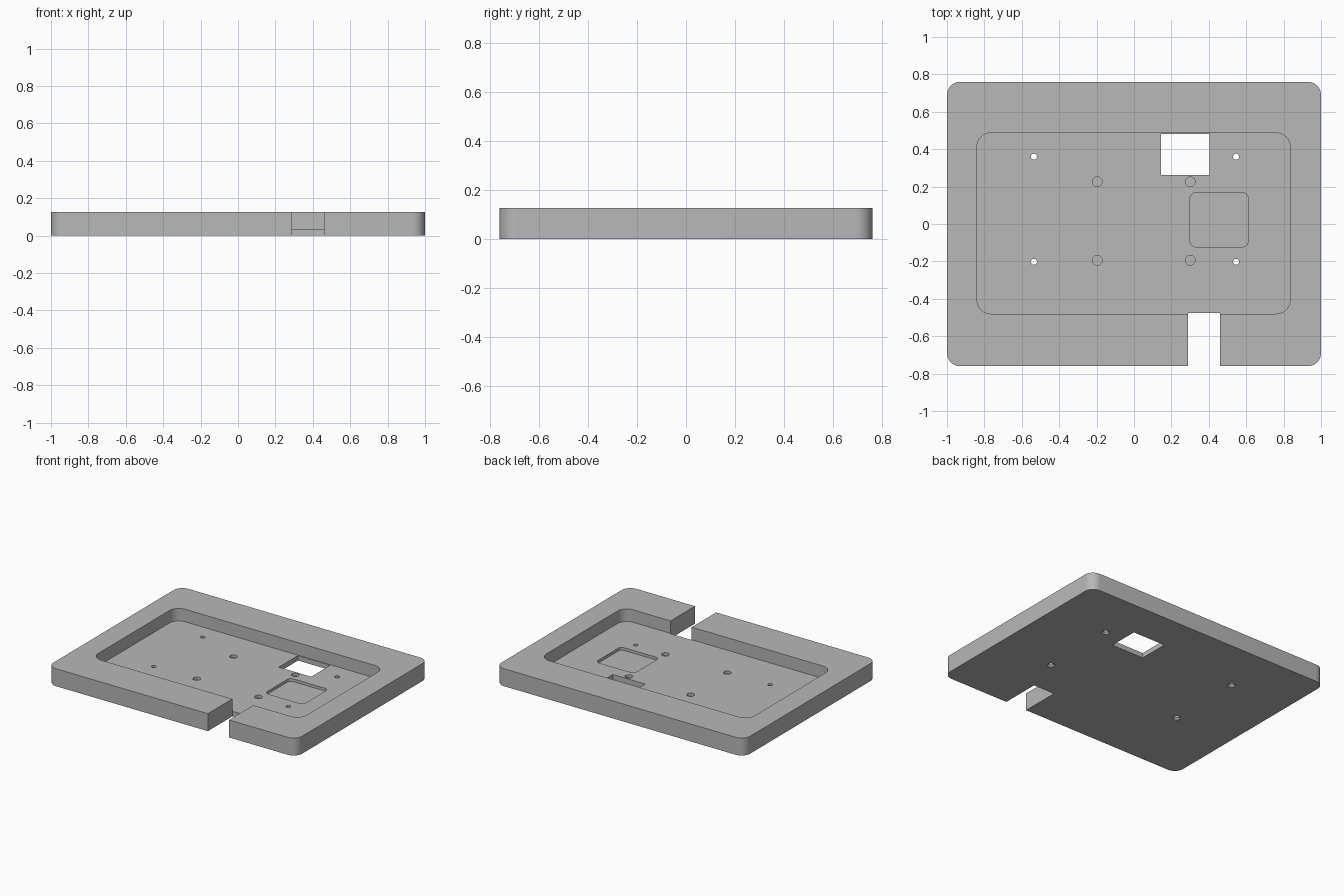
import bpy, bmesh, math

cube = bpy.data.objects.get("Cube")
if cube:
    bpy.data.objects.remove(cube, do_unlink=True)

HEIGHT, FLOOR = 0.127, 0.036

grey = bpy.data.materials.new("neutral grey")
grey.use_nodes = True
colour = (0.48, 0.48, 0.48, 1)
grey.diffuse_color = colour
grey.node_tree.nodes["Principled BSDF"].inputs["Base Color"].default_value = colour


def make_object(name, bm):
    bmesh.ops.recalc_face_normals(bm, faces=bm.faces)
    mesh = bpy.data.meshes.new(name)
    bm.to_mesh(mesh)
    bm.free()
    mesh.materials.append(grey)
    obj = bpy.data.objects.new(name, mesh)
    bpy.context.collection.objects.link(obj)
    return obj


def rounded_block(name, x0, x1, y0, y1, z0, z1, radius=0, steps=10):
    """Extruded rectangle with optional rounded corners."""
    bm = bmesh.new()
    if radius:
        points = []
        centres = [(x1 - radius, y1 - radius), (x0 + radius, y1 - radius),
                   (x0 + radius, y0 + radius), (x1 - radius, y0 + radius)]
        for corner, (cx, cy) in enumerate(centres):
            for i in range(steps + 1):
                a = math.pi / 2 * (corner + i / steps)
                points.append((cx + radius * math.cos(a), cy + radius * math.sin(a)))
    else:
        points = [(x0, y0), (x1, y0), (x1, y1), (x0, y1)]
    base = bm.faces.new([bm.verts.new((x, y, z0)) for x, y in points])
    top = bmesh.ops.extrude_face_region(bm, geom=[base])["geom"]
    bmesh.ops.translate(bm, vec=(0, 0, z1 - z0),
                        verts=[v for v in top if isinstance(v, bmesh.types.BMVert)])
    return make_object(name, bm)


def round_cutter(name, x, y, z0, z1, r0, r1):
    """Cylinder or cone between two heights."""
    bm = bmesh.new()
    bmesh.ops.create_cone(bm, cap_ends=True, segments=32, radius1=r0, radius2=r1, depth=z1 - z0)
    bmesh.ops.translate(bm, vec=(x, y, (z0 + z1) / 2), verts=bm.verts)
    return make_object(name, bm)


# Main plate
plate = rounded_block("base_plate", -1, 1, -0.76, 0.76, 0, HEIGHT, 0.07)

# Pocket, shallow recess, window and cable notch
cutters = [
    rounded_block("pocket_cutter", -0.84, 0.835, -0.48, 0.487, FLOOR, 0.2, 0.075),
    rounded_block("recess_cutter", 0.30, 0.61, -0.122, 0.167, FLOOR - 0.02, 0.1, 0.03),
    rounded_block("window_cutter", 0.145, 0.405, 0.262, 0.482, -0.1, 0.1),
    rounded_block("notch_cutter", 0.29, 0.46, -0.9, -0.476, -0.1, 0.2),
]

# Countersunk screw holes
for x in (-0.535, 0.546):
    for y in (-0.202, 0.36):
        cutters.append(round_cutter("screw_hole_cutter", x, y, -0.1, 0.1, 0.016, 0.016))
        cutters.append(round_cutter("countersink_cutter", x, y, -0.012, 0.012, 0.038, 0.016))

# Blind holes in the pocket floor
for x in (-0.196, 0.301):
    for y in (-0.194, 0.226):
        cutters.append(round_cutter("blind_hole_cutter", x, y, FLOOR - 0.02, 0.1, 0.026, 0.026))

# Cut everything out of the plate
bpy.context.view_layer.objects.active = plate
for cutter in cutters:
    cutter.hide_render = True
    cut = plate.modifiers.new("cut", 'BOOLEAN')
    cut.operation = 'DIFFERENCE'
    cut.solver = 'EXACT'
    cut.object = cutter
    bpy.ops.object.modifier_apply(modifier=cut.name)
    bpy.data.objects.remove(cutter, do_unlink=True)

# Smooth the round corners, keep edges sharp
bpy.ops.object.select_all(action='DESELECT')
plate.select_set(True)
bpy.ops.object.shade_smooth_by_angle(angle=math.radians(30))
